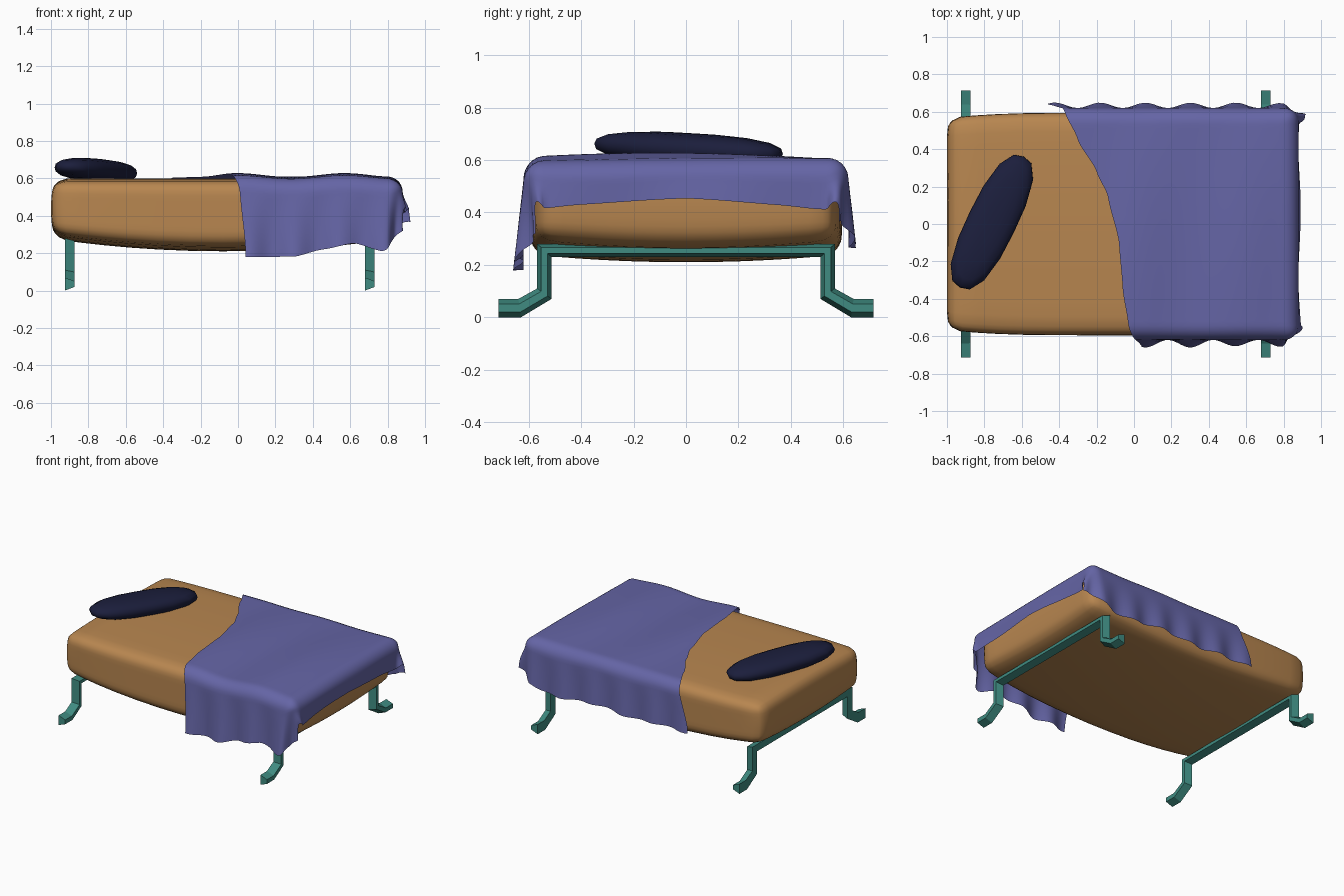
import bpy, bmesh, math
from mathutils import Vector, Matrix

if "Cube" in bpy.data.objects:
    bpy.data.objects.remove(bpy.data.objects["Cube"])


def finish(name, bm, color, smooth=True, recalc=True):
    if recalc:
        bmesh.ops.recalc_face_normals(bm, faces=bm.faces)
    me = bpy.data.meshes.new(name)
    bm.to_mesh(me)
    bm.free()
    for p in me.polygons:
        p.use_smooth = smooth
    mat = bpy.data.materials.new(name + "_color")
    mat.diffuse_color = (*color, 1)
    mat.use_nodes = True
    mat.node_tree.nodes["Principled BSDF"].inputs["Base Color"].default_value = mat.diffuse_color
    me.materials.append(mat)
    ob = bpy.data.objects.new(name, me)
    bpy.context.collection.objects.link(ob)
    return ob


def lerp_table(table, t):
    if t <= table[0][0]:
        return table[0][1]
    for (t0, v0), (t1, v1) in zip(table, table[1:]):
        if t <= t1:
            k = (t - t0) / (t1 - t0)
            k = k * k * (3 - 2 * k) * 0.4 + k * 0.6
            return v0 + (v1 - v0) * k
    return table[-1][1]


# Mattress: rounded box with bulging sides and a sagging underside
bm = bmesh.new()
bmesh.ops.create_cube(bm, size=2)
bmesh.ops.subdivide_edges(bm, edges=bm.edges, cuts=15, use_grid_fill=True)
half, r = Vector((0.92, 0.595, 0.185)), 0.075
for v in bm.verts:
    u = Vector([math.sin(c * math.pi / 2) for c in v.co])
    p = Vector([a * b for a, b in zip(u, half)])
    core = Vector([max(-h + r, min(h - r, c)) for c, h in zip(p, half)])
    p = core + (p - core).normalized() * r
    a, b, c = (p[i] / half[i] for i in range(3))
    p.x *= 1 - 0.02 * c * c
    p.y *= 1 - 0.05 * a ** 4
    low = (1 - c) / 2
    p.z += low * (0.065 * a * a + 0.03 * b * b - 0.005) + (1 - low) * 0.015 * (1 - b * b)
    v.co = p + Vector((-0.08, 0, 0.40))
finish("mattress", bm, (0.48, 0.24, 0.08))

# Pillow: low-poly flattened cushion laid diagonally
bm = bmesh.new()
bmesh.ops.create_uvsphere(bm, u_segments=16, v_segments=10, radius=1)
for v in bm.verts:
    x, y, z = v.co
    k = (abs(x) ** 2.6 + abs(y) ** 2.6 + abs(z) ** 2.6) ** (-1 / 2.6)
    v.co = Vector((x * 0.39, y * 0.13, z * 0.06)) * k
rot = Matrix.Rotation(math.radians(64), 4, 'Z') @ Matrix.Rotation(math.radians(3), 4, 'Y')
bm.transform(Matrix.Translation((-0.76, 0.01, 0.643)) @ rot)
finish("pillow", bm, (0.011, 0.013, 0.045))

# Blanket: flat sheet draped over three mattress edges
X0, Y0, TOP, R = 0.80, 0.54, 0.605, 0.08
left_edge = [(-0.95, .04), (-.66, .01), (-.54, -.03), (-.35, -.06), (-.1, -.08), (.15, -.14),
             (.28, -.2), (.45, -.3), (.6, -.37), (.85, -.46)]
front_hem = [(0, .19), (.3, .19), (.45, .23), (.62, .265), (.77, .22), (.85, .25), (1.1, .27)]
back_hem = [(-.46, .28), (.2, .29), (.7, .28), (.8, .31), (1.1, .33)]
end_hem = [(-.6, .405), (-.4, .42), (0, .44), (.35, .42), (.5, .41)]


def hem_length(z):
    return TOP - z + R * (math.pi / 2 - 1)


def drape(s, t):
    n = Y0 + (0.45 if t < 0 else 0.35)
    b = t * n
    a0 = lerp_table(left_edge, b)
    a1 = X0 + hem_length(lerp_table(end_hem, b))
    a = a0 + (a1 - a0) * s
    dx = max(0, a - X0)
    dy = max(0, abs(b) - Y0)
    sgn = -1 if b < 0 else 1
    full = hem_length(lerp_table(front_hem if b < 0 else back_hem, a))
    dy *= full / (n - Y0)
    bump = 0.012 * math.sin(a * 11 + 1.6) * math.cos(b * 2.2 + .5) + 0.012 * math.cos(b * 2.6)
    bump *= min(1, max(0, (a + 0.35) / 0.3))
    x, y, z = min(a, X0), sgn * min(abs(b), Y0), TOP + bump
    if dx + dy > 0:
        h = math.hypot(dx, dy)
        nx, ny = dx / h, dy / h
        d = (dx ** 6 + dy ** 6) ** (1 / 6)
        ang = min(d / R, math.pi / 2)
        out = R * math.sin(ang)
        rest = max(0, d - R * math.pi / 2)
        drop = R * (1 - math.cos(ang)) + rest
        corner = 2 * nx * ny
        # ripples along the hanging sides
        out += rest * (0.06 * math.sin(a * 26) * ny + 0.07 * math.sin(b * 9 + 1) * nx + 0.06)
        x += out * nx + corner * rest * (0.30 if sgn > 0 else 0.12)
        y += sgn * (out * ny - corner * rest * 0.2)
        z -= drop * (1 - 0.22 * corner)
    return x, y, z


bm = bmesh.new()
NA, NB = 56, 80
grid = [[bm.verts.new(drape(i / NA, 2 * j / NB - 1)) for j in range(NB + 1)] for i in range(NA + 1)]
for i in range(NA):
    for j in range(NB):
        bm.faces.new((grid[i][j], grid[i + 1][j], grid[i + 1][j + 1], grid[i][j + 1]))
finish("blanket", bm, (0.13, 0.13, 0.38), recalc=False)

# Leg frames: one bent bar each, with splayed feet and a tapered section
outer = [(-.715, .07), (-.64, .07), (-.568, .11), (-.568, .28)]
inner = [(-.715, 0), (-.63, 0), (-.513, .07), (-.513, .23)]
for name, cx in (("head_leg_frame", -0.90), ("foot_leg_frame", 0.705)):
    bm = bmesh.new()
    pairs = list(zip(outer, inner))
    pairs += [((-o[0], o[1]), (-i[0], i[1])) for o, i in reversed(pairs)]
    rings = []
    for o, i in pairs:
        o, i = Vector(o), Vector(i)
        pts = [(-.026, o), (-.026, i), (.026, i.lerp(o, .28)), (.026, o.lerp(i, .28))]
        rings.append([bm.verts.new((cx + dx, p.x, p.y)) for dx, p in pts])
    for p, q in zip(rings, rings[1:]):
        for k in range(4):
            bm.faces.new((p[k], p[(k + 1) % 4], q[(k + 1) % 4], q[k]))
    bm.faces.new(rings[0])
    bm.faces.new(rings[-1])
    finish(name, bm, (0.05, 0.26, 0.22), smooth=False)
